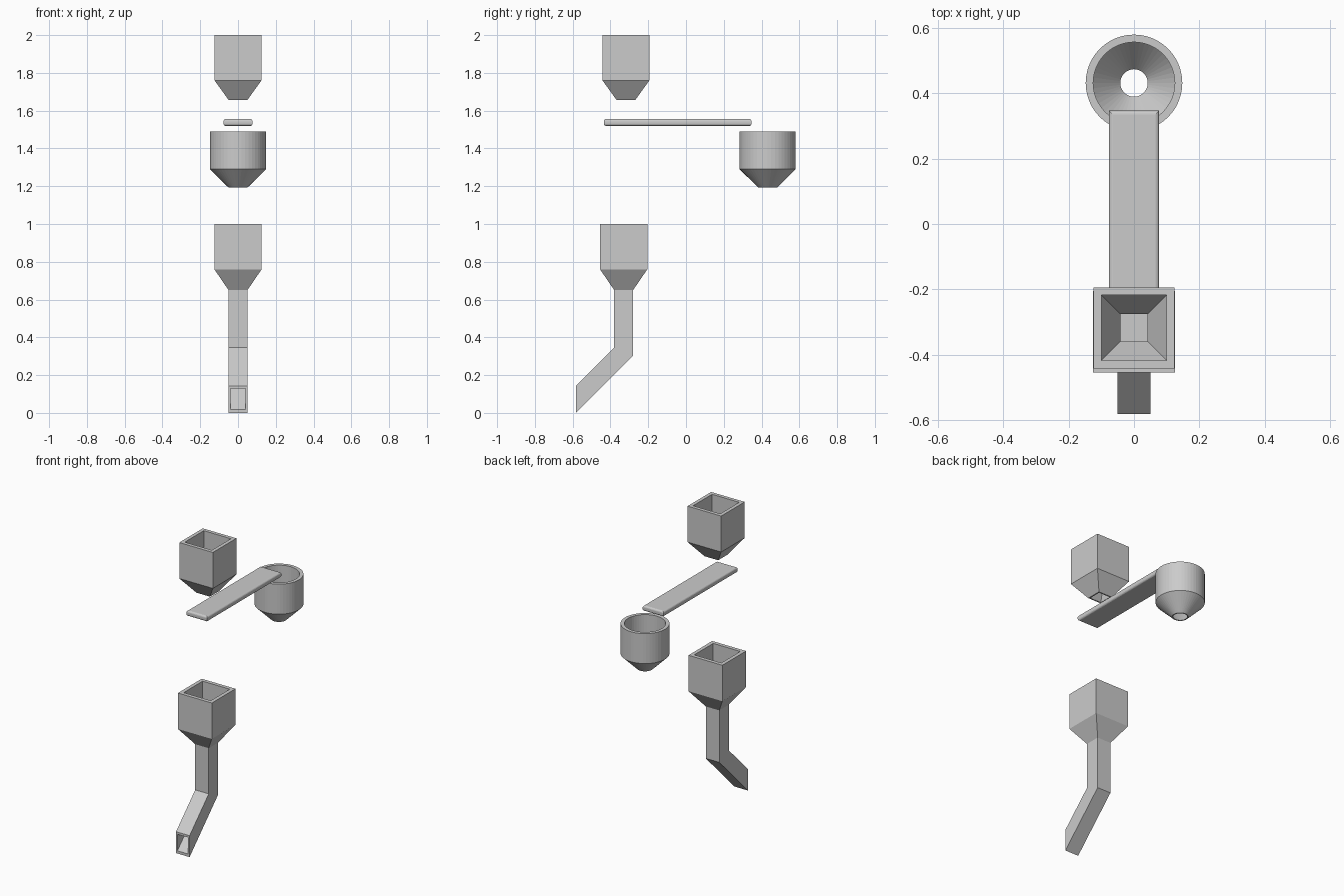
import bpy, bmesh, math

if "Cube" in bpy.data.objects:
    bpy.data.objects.remove(bpy.data.objects["Cube"])


def loft(name, rings):
    """Skin a closed series of rings: outside going down, inside coming back up."""
    bm = bmesh.new()
    loops = [[bm.verts.new(p) for p in ring] for ring in rings]
    n = len(loops[0])
    for a, b in zip(loops, loops[1:] + loops[:1]):
        for i in range(n):
            j = (i + 1) % n
            bm.faces.new((a[i], a[j], b[j], b[i]))
    bmesh.ops.recalc_face_normals(bm, faces=bm.faces)
    mesh = bpy.data.meshes.new(name)
    bm.to_mesh(mesh)
    bm.free()
    obj = bpy.data.objects.new(name, mesh)
    bpy.context.collection.objects.link(obj)
    return obj


def square(half, y, z):
    return [(-half, y - half, z), (half, y - half, z),
            (half, y + half, z), (-half, y + half, z)]


def circle(r, y, z, n=48):
    return [(r * math.cos(2 * math.pi * i / n), y + r * math.sin(2 * math.pi * i / n), z)
            for i in range(n)]


def section(half, front, back):
    """Chute cross-section between a front and a back (y, z) point."""
    return [(-half, *front), (half, *front), (half, *back), (-half, *back)]


# Upper square hopper, open top and bottom
y = -0.318
loft("upper_hopper", [
    square(0.124, y, 2.0), square(0.124, y, 1.76), square(0.05, y, 1.657),
    square(0.042, y, 1.657), square(0.1, y, 1.765), square(0.1, y, 2.0)])

# Lower square hopper with bent discharge chute, one hollow shell
y = -0.33
loft("lower_hopper_chute", [
    square(0.125, y, 1.0), square(0.125, y, 0.76), square(0.05, y, 0.65),
    section(0.05, (-0.38, 0.345), (-0.28, 0.303)),
    section(0.05, (-0.582, 0.143), (-0.582, 0.0)),
    section(0.04, (-0.582, 0.128), (-0.582, 0.018)),
    section(0.04, (-0.37, 0.341), (-0.29, 0.307)),
    square(0.04, y, 0.65), square(0.1, y, 0.765), square(0.1, y, 1.0)])

# Round collecting hopper with conical outlet
y = 0.432
loft("round_hopper", [
    circle(0.148, y, 1.49), circle(0.148, y, 1.29), circle(0.049, y, 1.192),
    circle(0.042, y, 1.192), circle(0.125, y, 1.29), circle(0.125, y, 1.49)])

# Conveyor belt slab, rounded along its upper and lower edges
bm = bmesh.new()
bmesh.ops.create_cube(bm, size=1)
for v in bm.verts:
    v.co.x *= 0.154
    v.co.y = -0.044 + v.co.y * 0.782
    v.co.z = 1.5375 + v.co.z * 0.036
edges = [e for e in bm.edges if abs(e.verts[0].co.z - e.verts[1].co.z) < 0.001]
bmesh.ops.bevel(bm, geom=edges, offset=0.012, segments=4, profile=0.5, affect='EDGES')
mesh = bpy.data.meshes.new("conveyor_belt")
bm.to_mesh(mesh)
bm.free()
belt = bpy.data.objects.new("conveyor_belt", mesh)
bpy.context.collection.objects.link(belt)
